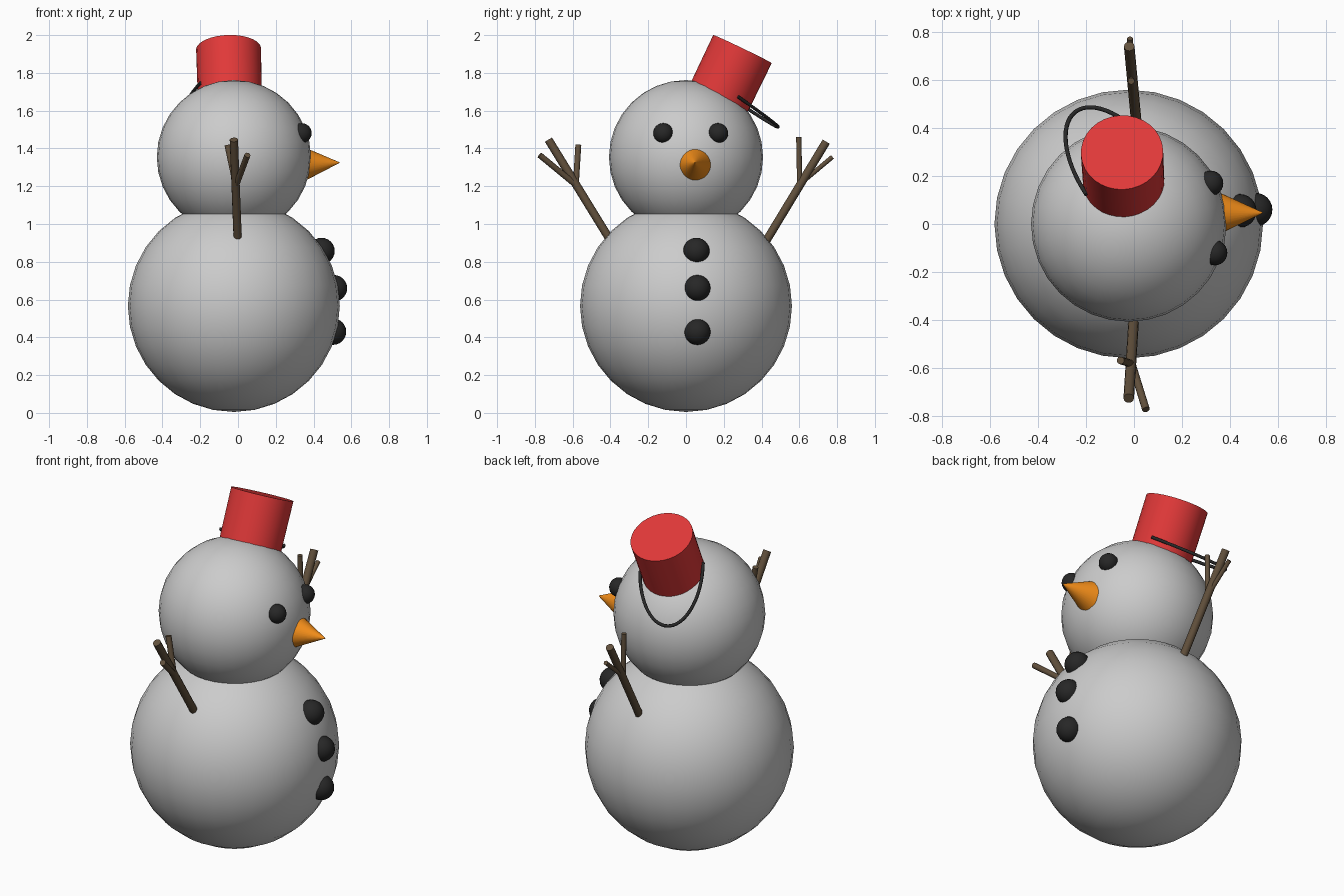
import bpy
from math import cos, sin, pi, radians
from mathutils import Vector

if "Cube" in bpy.data.objects:
    bpy.data.objects.remove(bpy.data.objects["Cube"])


def material(name, color):
    m = bpy.data.materials.new(name)
    m.diffuse_color = (*color, 1)
    m.use_nodes = True
    m.node_tree.nodes["Principled BSDF"].inputs["Base Color"].default_value = m.diffuse_color
    return m


BLACK = material("black", (0.02, 0.02, 0.02))
RED = material("red", (0.75, 0.04, 0.04))
ORANGE = material("orange", (0.9, 0.27, 0.01))
BROWN = material("brown", (0.12, 0.08, 0.045))


def finish(name, mat=None):
    ob = bpy.context.object
    ob.name = name
    if mat:
        ob.data.materials.append(mat)
    bpy.ops.object.shade_smooth_by_angle(angle=radians(40))
    return ob


def ball(name, center, r, mat=None, seg=32, rings=16):
    bpy.ops.mesh.primitive_uv_sphere_add(segments=seg, ring_count=rings, radius=r, location=center)
    return finish(name, mat)


def rod(name, start, end, r1, r2, mat, seg=12):
    a, b = Vector(start), Vector(end)
    bpy.ops.mesh.primitive_cone_add(vertices=seg, radius1=r1, radius2=r2, depth=(b - a).length,
                                    location=(a + b) / 2,
                                    rotation=(b - a).to_track_quat('Z', 'Y').to_euler())
    return finish(name, mat)


# Snow balls
ball("body", (-0.022, 0, 0.566), 0.561)
ball("head", (-0.022, 0, 1.354), 0.408)

# Eyes and buttons, face side is +x
for i, p in enumerate([(0.337, -0.12, 1.481), (0.32, 0.17, 1.481)]):
    ball(f"eye_{i + 1}", p, 0.053, BLACK, 24, 12)
for i, p in enumerate([(0.442, 0.055, 0.857), (0.508, 0.06, 0.66), (0.503, 0.06, 0.43)]):
    ball(f"button_{i + 1}", p, 0.07, BLACK, 24, 12)

# Carrot nose
rod("nose", (0.35, 0.045, 1.318), (0.537, 0.047, 1.325), 0.09, 0.002, ORANGE, 32)

# Stick arms: main stick, then two twigs
arms = {
    "arm_left": [((0, -0.38, 0.88), (-0.022, -0.728, 1.446), 0.022),
                 ((-0.012, -0.575, 1.2), (0.05, -0.775, 1.365), 0.016),
                 ((-0.012, -0.583, 1.21), (-0.056, -0.57, 1.418), 0.016)],
    "arm_right": [((0.012, 0.40, 0.87), (-0.02, 0.742, 1.435), 0.022),
                  ((-0.01, 0.602, 1.21), (-0.017, 0.775, 1.355), 0.012),
                  ((-0.01, 0.602, 1.2), (-0.012, 0.597, 1.46), 0.014)],
}
for name, sticks in arms.items():
    for i, (a, b, r) in enumerate(sticks):
        rod(f"{name}_stick_{i + 1}", a, b, r, r, BROWN)

# Tilted bucket hat
axis = Vector((0, 0.434, 0.901)).normalized()
top = Vector((-0.05, 0.299, 1.926))
rod("bucket_hat", top - axis * 0.29 + Vector((0.007, 0, 0)), top, 0.17, 0.172, RED, 32)

# Drooping wire handle
center = Vector((-0.046, 0.2, 1.71))
ang, droop = radians(29), radians(8)
across = Vector((1, 0, 0))
down = across.cross(axis) * -1
side = across * cos(ang) + down * sin(ang)
out = -across * sin(ang) + down * cos(ang)
out = out * cos(droop) - axis * sin(droop)
curve = bpy.data.curves.new("bucket_handle", 'CURVE')
curve.dimensions = '3D'
curve.bevel_depth = 0.009
curve.bevel_resolution = 2
curve.use_fill_caps = True
N = 32
spline = curve.splines.new('POLY')
spline.points.add(N)
for i in range(N + 1):
    t = pi * i / N
    p = center + side * 0.175 * cos(t) + out * 0.385 * sin(t)
    spline.points[i].co = (*p, 1)
curve.materials.append(BLACK)
handle = bpy.data.objects.new("bucket_handle", curve)
bpy.context.collection.objects.link(handle)
